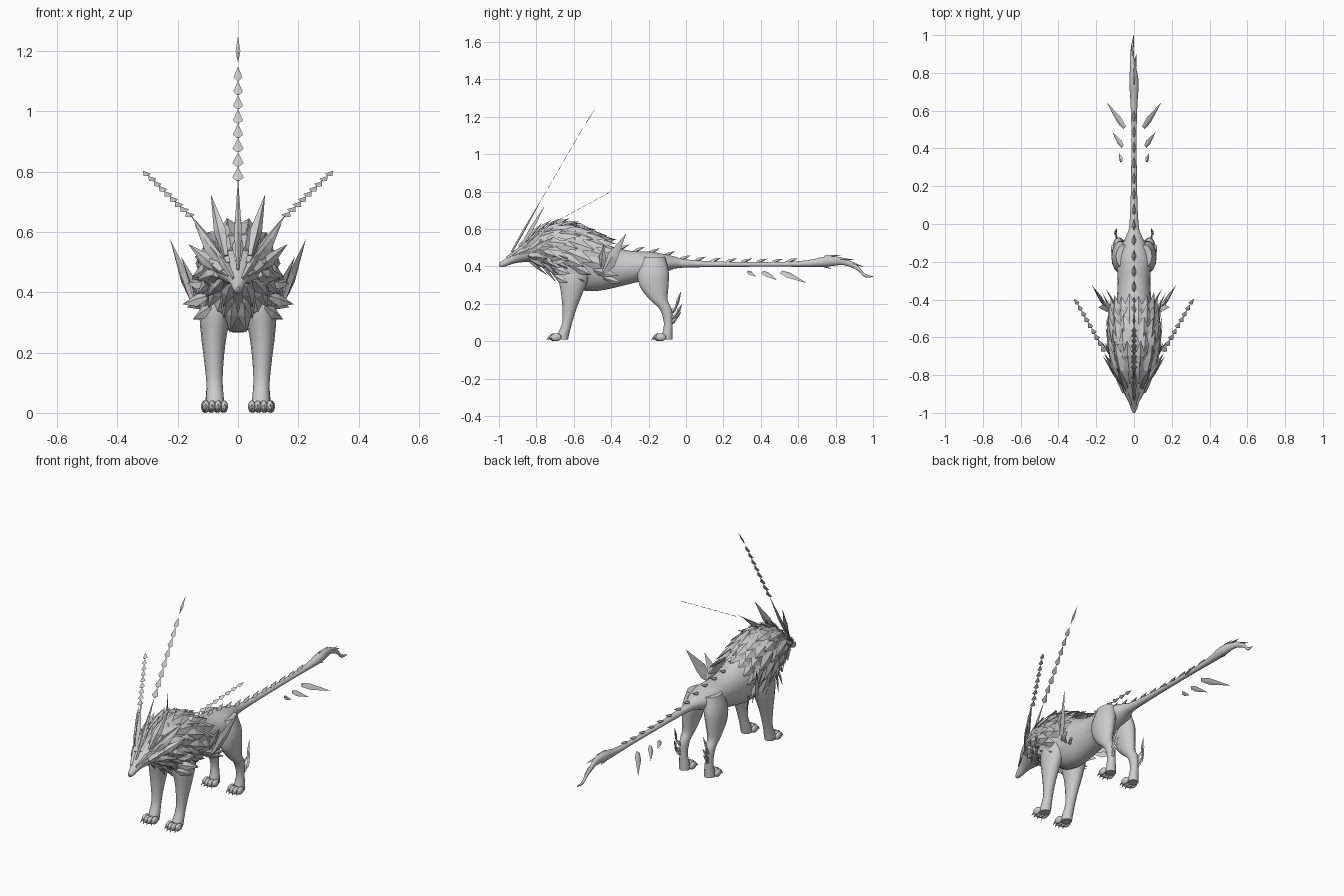
import bpy, bmesh, math, random
from mathutils import Vector as V

if "Cube" in bpy.data.objects:
    bpy.data.objects.remove(bpy.data.objects["Cube"])

random.seed(4)
grey = bpy.data.materials.new("stone grey")
grey.diffuse_color = (0.6, 0.6, 0.6, 1)
grey.use_nodes = True
grey.node_tree.nodes["Principled BSDF"].inputs["Base Color"].default_value = grey.diffuse_color


def finish(name, bm):
    bmesh.ops.recalc_face_normals(bm, faces=bm.faces)
    me = bpy.data.meshes.new(name)
    bm.to_mesh(me)
    bm.free()
    me.materials.append(grey)
    ob = bpy.data.objects.new(name, me)
    bpy.context.collection.objects.link(ob)
    return ob


def refine(rows, k=3):
    """Catmull-Rom interpolation between the given sections."""
    out = []
    for i in range(len(rows) - 1):
        p = [rows[max(0, min(len(rows) - 1, i + j))] for j in (-1, 0, 1, 2)]
        for s in range(k):
            t = s / k
            out.append([b + 0.5 * t * (c - a + t * (2*a - 5*b + 4*c - d + t * (3*(b - c) + d - a)))
                        for a, b, c, d in zip(*p)])
    return out + [rows[-1]]


def loft(bm, rows, along, sides=18):
    """rows: x, y, z, radius 1, radius 2; rings lie across the axis named by along."""
    rings = []
    for x, y, z, r, s in refine(rows):
        ring = []
        for i in range(sides):
            a = 2 * math.pi * i / sides
            c, e = r * math.cos(a), s * math.sin(a)
            ring.append(bm.verts.new((x + c, y, z + e) if along == "y" else (x + c, y + e, z)))
        rings.append(ring)
    for p, q in zip(rings, rings[1:]):
        for i in range(sides):
            j = (i + 1) % sides
            bm.faces.new((p[i], p[j], q[j], q[i])).smooth = True
    bm.faces.new(rings[0])
    bm.faces.new(rings[-1])


def blade(bm, base, tip, w, normal, wide=0.4, t=0.008, root=0.35):
    """Ridged leaf-shaped plate from base to tip, widest at the fraction wide."""
    base, tip = V(base), V(tip)
    d = tip - base
    side = d.cross(V(normal)).normalized()
    n = side.cross(d).normalized()
    mid = base + d * wide
    e = bm.verts.new(tip)
    r1, r2 = [[bm.verts.new(c + o) for o in (side * k, n * t, -side * k, -n * t * 0.4)]
              for c, k in ((base, w * root), (mid, w))]
    for i in range(4):
        j = (i + 1) % 4
        bm.faces.new((r1[i], r1[j], r2[j], r2[i]))
        bm.faces.new((r2[i], r2[j], e))
    bm.faces.new(r1)


def both(bm, base, tip, w, normal, **kw):
    """The same blade on the left and right."""
    for s in (1, -1):
        blade(bm, *[(s * p[0], p[1], p[2]) for p in (base, tip)], w,
              (s * normal[0], normal[1], normal[2]), **kw)


# body, head and tail: y, centre z, half width, half height
trunk = [(-1, .412, .004, .008), (-.98, .413, .016, .018), (-.92, .448, .034, .033),
         (-.85, .477, .07, .055), (-.78, .50, .095, .088), (-.7, .485, .11, .13),
         (-.6, .45, .115, .168), (-.5, .41, .105, .145), (-.4, .395, .092, .115),
         (-.3, .395, .086, .09), (-.2, .405, .09, .075), (-.12, .415, .068, .052),
         (-.06, .42, .04, .033), (0, .415, .024, .022), (.2, .411, .016, .014),
         (.5, .411, .014, .013), (.65, .415, .019, .018), (.75, .426, .025, .028),
         (.83, .428, .016, .021), (.88, .413, .011, .017), (.925, .385, .008, .013),
         (.955, .352, .006, .01), (1.0, .345, .001, .002)]
bm = bmesh.new()
loft(bm, [(-.012 * max(0, 1 - abs(y - .9) / .12), y, z, r, s) for y, z, r, s in trunk], "y")
finish("body_and_tail", bm)

# legs: x, y, z, half width, half depth
front = [(.06, -.59, .44, .045, .08), (.072, -.6, .35, .055, .085), (.08, -.61, .26, .043, .06),
         (.08, -.622, .18, .033, .04), (.078, -.635, .1, .027, .027), (.076, -.655, .04, .03, .032),
         (.076, -.665, .008, .03, .035)]
hind = [(.055, -.17, .45, .04, .06), (.068, -.175, .37, .05, .085), (.076, -.17, .29, .042, .078),
        (.08, -.145, .22, .032, .048), (.082, -.108, .17, .026, .033), (.082, -.095, .1, .022, .024),
        (.08, -.1, .04, .028, .028), (.08, -.105, .008, .03, .033)]
for label, rows in (("front_leg", front), ("hind_leg", hind)):
    for s, hand in ((1, "left"), (-1, "right")):
        bm = bmesh.new()
        loft(bm, [(s * r[0], *r[1:]) for r in rows], "z", 14)
        x0, y0 = s * rows[-1][0], rows[-1][1]
        # toes and claws
        for i in range(4):
            dx = (i - 1.5) * .02
            fy = y0 - .045 + abs(dx) * .5
            g = bmesh.ops.create_uvsphere(bm, u_segments=8, v_segments=6, radius=1)
            for v in g["verts"]:
                v.co = V((x0 + dx + v.co.x * .013, fy + v.co.y * .03, .021 + v.co.z * .021))
                for f in v.link_faces:
                    f.smooth = True
            blade(bm, (x0 + dx, fy - .018, .028), (x0 + dx * 1.15, fy - .042, .004),
                  .006, (0, -.5, 1), t=.007, root=.8)
        finish(hand + "_" + label, bm)

# hock spines
bm = bmesh.new()
for z, y, h in ((.17, -.025, .10), (.14, -.02, .06), (.12, -.025, .04)):
    both(bm, (.085, -.085, z - .03), (.1, y - .015, z + h * .3), .011, (1, 0, 0))
    both(bm, (.097, y - .03, z + h * .1), (.09, y, z + h), .009, (1, 0, 0))
finish("hock_spines", bm)


def section(y):
    for a, b in zip(trunk, trunk[1:]):
        if a[0] <= y <= b[0]:
            t = (y - a[0]) / (b[0] - a[0])
            return [p + (q - p) * t for p, q in zip(a[1:], b[1:])]


def surface(y, a, grow=0.0):
    """Point on the trunk at angle a from the top, pushed out by grow."""
    z, r, s = section(y)
    return V((math.sin(a) * (r + grow), y, z + math.cos(a) * (s + grow)))


# mane: overlapping plates; y, count, widest angle, length, width, flare
bm = bmesh.new()
rows = [(-.89, 5, 80, .12, .020, .012), (-.84, 8, 110, .14, .026, .022), (-.78, 10, 125, .15, .03, .032),
        (-.71, 11, 120, .15, .032, .038), (-.64, 11, 105, .15, .034, .045),
        (-.57, 10, 88, .15, .034, .045), (-.51, 8, 72, .14, .032, .04)]
for y, n, top, length, w, flare in rows:
    for i in range(n):
        a = math.radians(top) * (2 * i / (n - 1) - 1)
        k = random.uniform(.85, 1.15)
        base = surface(y, a, .002)
        tip = surface(y + length * k, a * 1.03, flare * k)
        blade(bm, base, tip, w, (math.sin(a), -.2, math.cos(a)), wide=.5, t=.012, root=.5)
finish("mane", bm)

# cheek and chest tufts
bm = bmesh.new()
for y, angles, out, back in ((-.83, (110, 135, 160), .055, .09), (-.77, (100, 120, 140, 162), .06, .08),
                             (-.71, (95, 112, 130, 150, 170), .055, .08)):
    for deg in angles:
        a = math.radians(deg)
        both(bm, surface(y, a, -.004), surface(y + back, a, out * .75), .024,
             (math.sin(a), -.8, math.cos(a)), t=.01)
both(bm, (.1, -.7, .385), (.185, -.62, .36), .024, (0, -1, .4))
both(bm, (.1, -.71, .43), (.17, -.63, .43), .024, (0, -1, .4))
both(bm, (.09, -.7, .35), (.15, -.63, .31), .022, (0, -1, .4))
finish("chest_tufts", bm)

# horns, brow ridges and cheek plates
bm = bmesh.new()
both(bm, (.04, -.87, .52), (.09, -.755, .725), .022, (.4, -.8, .3), t=.012)
both(bm, (.015, -.955, .445), (.085, -.8, .56), .014, (.5, -.5, .8), t=.01)
both(bm, (.05, -.86, .49), (.145, -.72, .63), .024, (.4, -.8, .5), t=.012)
both(bm, (.06, -.85, .47), (.165, -.7, .56), .022, (.5, -.8, .4), t=.012)
finish("horns_and_brows", bm)

# eyes
bm = bmesh.new()
both(bm, (.033, -.925, .455), (.062, -.872, .478), .008, (1, -.5, .3), t=.004)
finish("eyes", bm)


def chain(bm, a, b, n, w, normal):
    """Row of flat arrowheads from a to b."""
    a, b = V(a), V(b)
    for i in range(n):
        p, q = a.lerp(b, i / n), a.lerp(b, (i + 1.0) / n)
        blade(bm, p, q, w * (1 - .25 * i / n), normal, wide=.22, t=.002, root=.25)


# whiskers: a stem and a chain of arrowheads each
bm = bmesh.new()
blade(bm, (0, -.93, .475), (0, -.76, .78), .013, (0, -1, .5), t=.008)
chain(bm, (0, -.765, .77), (0, -.545, 1.15), 8, .019, (0, -1, .5))
blade(bm, (0, -.535, 1.165), (0, -.48, 1.25), .008, (0, -1, .5), t=.002, root=.1)
finish("crest_whisker", bm)
for s, hand in ((1, "left"), (-1, "right")):
    bm = bmesh.new()
    blade(bm, (s * .05, -.87, .51), (s * .16, -.68, .66), .013, (0, -.6, .8))
    chain(bm, (s * .155, -.675, .65), (s * .315, -.395, .803), 9, .017, (0, -.6, .8))
    finish(hand + "_whisker", bm)

# shoulder wings of layered feathers
bm = bmesh.new()
for base, tip, w in (((.09, -.47, .36), (.175, -.40, .42), .035), ((.15, -.44, .37), (.225, -.32, .575), .03),
                     ((.14, -.44, .36), (.205, -.345, .50), .026), ((.13, -.45, .39), (.19, -.44, .52), .022),
                     ((.10, -.49, .38), (.17, -.36, .35), .026), ((.09, -.44, .34), (.15, -.34, .31), .02)):
    both(bm, base, tip, w, (1, -.5, -.2))
finish("shoulder_wings", bm)

# dorsal spikes along the back and tail
bm = bmesh.new()
for i in range(14):
    y = -.5 + i * .082
    z, r, s = section(y)
    h = .035 - .001 * i
    blade(bm, (0, y - .02, z + s - .006), (0, y + .035, z + s + h * .7), .012, (0, -.6, 1), t=.012, root=.6)
for i in range(8):
    y = -.84 + i * .05
    blade(bm, surface(y, 0, .01), surface(y + .07, 0, .04), .012, (0, -.3, 1), t=.012)
finish("dorsal_spikes", bm)

# floating tail fins
bm = bmesh.new()
for base, tip, w in (((.065, .33, .372), (.08, .375, .345), .014), ((.055, .475, .345), (.115, .49, .325), .0),
                     ((.06, .41, .37), (.115, .487, .326), .017), ((.05, .51, .37), (.145, .645, .31), .02)):
    if w:
        both(bm, base, tip, w, (.6, -.2, .8), wide=.28, t=.004, root=.6)
finish("tail_fins", bm)

# tail tip barbs
bm = bmesh.new()
blade(bm, (0, .8, .44), (.012, .90, .435), .01, (0, 0, 1))
blade(bm, (-.005, .86, .425), (-.015, .955, .395), .009, (0, .3, 1))
blade(bm, (0, .72, .405), (0, .78, .385), .01, (0, 0, 1))
blade(bm, (0, .74, .45), (0, .83, .46), .01, (0, 0, 1))
finish("tail_barbs", bm)
